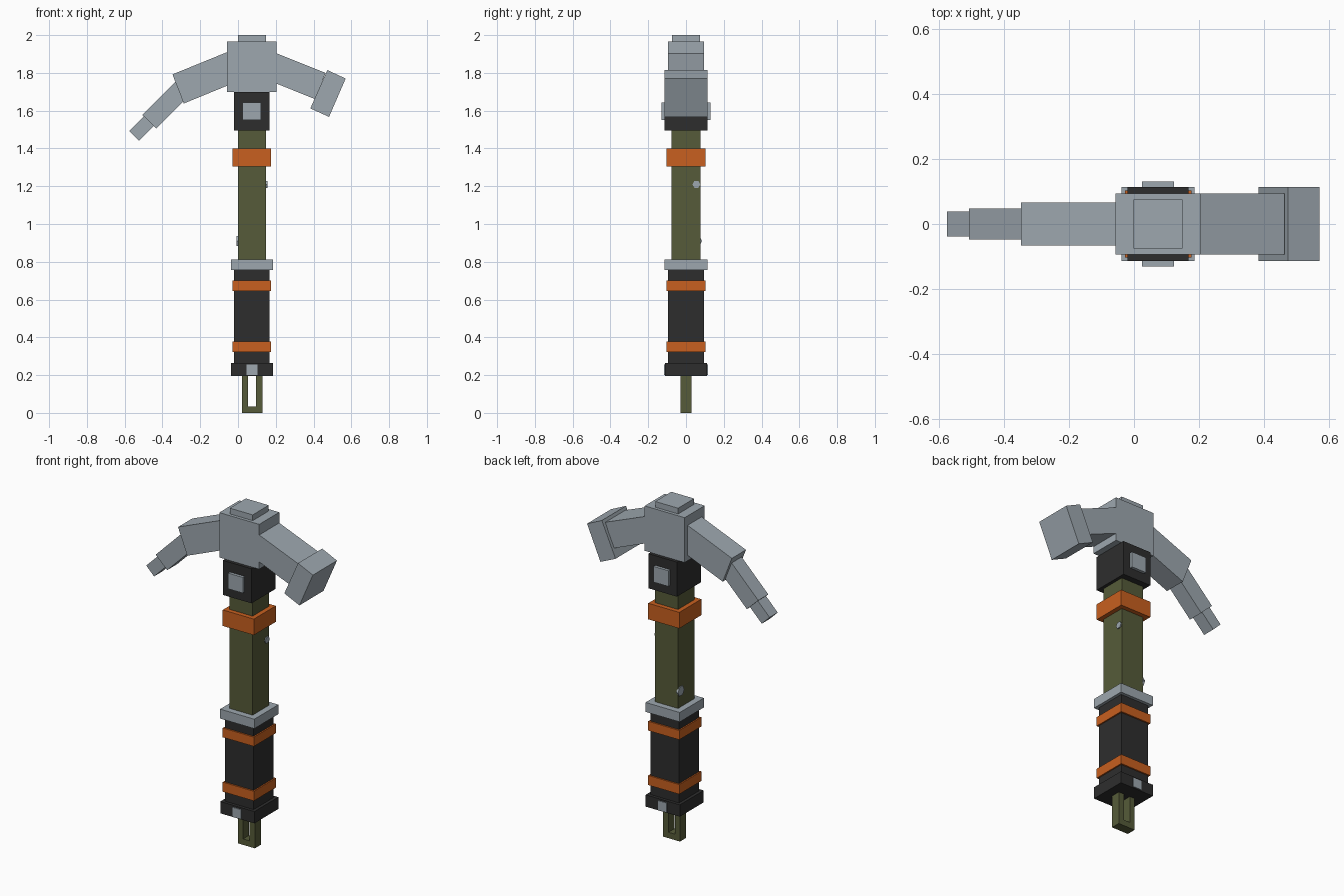
import bpy
import bmesh
import math

if "Cube" in bpy.data.objects:
    bpy.data.objects.remove(bpy.data.objects["Cube"], do_unlink=True)

CX = 0.074  # handle axis


def material(name, rgb):
    m = bpy.data.materials.new(name)
    m.use_nodes = True
    m.diffuse_color = (*rgb, 1)
    bsdf = next(n for n in m.node_tree.nodes if n.type == "BSDF_PRINCIPLED")
    bsdf.inputs["Base Color"].default_value = (*rgb, 1)
    bsdf.inputs["Roughness"].default_value = 0.8
    return m


STEEL = material("steel grey", (0.34, 0.39, 0.43))
ORANGE = material("orange", (0.578, 0.117, 0.014))
OLIVE = material("olive green", (0.093, 0.105, 0.041))
BLACK = material("soft black", (0.027, 0.027, 0.027))


def prism(name, profile, depth, mat):
    """Extrude an x-z outline symmetrically along y."""
    bm = bmesh.new()
    face = bm.faces.new([bm.verts.new((x, -depth, z)) for x, z in profile])
    ext = bmesh.ops.extrude_face_region(bm, geom=[face])
    for v in ext["geom"]:
        if isinstance(v, bmesh.types.BMVert):
            v.co.y = depth
    bmesh.ops.recalc_face_normals(bm, faces=bm.faces)
    mesh = bpy.data.meshes.new(name)
    bm.to_mesh(mesh)
    bm.free()
    mesh.materials.append(mat)
    obj = bpy.data.objects.new(name, mesh)
    bpy.context.collection.objects.link(obj)
    return obj


def block(name, half_x, half_y, z0, z1, mat):
    """Box centred on the handle axis."""
    a, b = CX - half_x, CX + half_x
    return prism(name, [(a, z0), (b, z0), (b, z1), (a, z1)], half_y, mat)


def pin(name, x, y, z, radius):
    """Thin six-sided rivet on a side of the shaft."""
    bpy.ops.mesh.primitive_cylinder_add(vertices=6, radius=radius, depth=0.012,
                                        location=(x, y, z),
                                        rotation=(0, math.pi / 2, 0))
    obj = bpy.context.object
    obj.name = name
    obj.data.materials.append(STEEL)


# Lanyard loop: U-shaped outline open towards the pommel
prism("lanyard_loop", [(0.02, 0), (0.13, 0), (0.13, 0.2), (0.095, 0.2),
                       (0.095, 0.035), (0.053, 0.035), (0.053, 0.2), (0.02, 0.2)],
      0.028, OLIVE)

# Handle stack, bottom to top
block("pommel", 0.112, 0.112, 0.195, 0.265, BLACK)
block("pommel_stud", 0.028, 0.117, 0.2, 0.255, STEEL)
block("grip", 0.094, 0.094, 0.265, 0.757, BLACK)
block("lower_grip_band", 0.102, 0.103, 0.322, 0.379, ORANGE)
block("upper_grip_band", 0.102, 0.103, 0.645, 0.7, ORANGE)
block("guard", 0.112, 0.113, 0.757, 0.813, STEEL)
block("shaft", 0.075, 0.076, 0.813, 1.495, OLIVE)
block("shaft_band", 0.102, 0.103, 1.305, 1.4, ORANGE)
pin("left_shaft_pin", CX + 0.075, 0.055, 1.21, 0.021)
pin("right_shaft_pin", CX - 0.075, 0.055, 0.91, 0.03)

# Head core
block("collar", 0.094, 0.113, 1.495, 1.7, BLACK)
block("collar_stud", 0.049, 0.13, 1.55, 1.643, STEEL)
block("head_block", 0.131, 0.094, 1.7, 1.966, STEEL)
block("head_cap", 0.075, 0.075, 1.966, 2.0, STEEL)

# Hammer side
prism("hammer_arm", [(0.2, 1.905), (0.463, 1.8), (0.41, 1.66), (0.2, 1.745)],
      0.094, STEEL)
prism("hammer_face", [(0.473, 1.815), (0.57, 1.77), (0.482, 1.567), (0.383, 1.612)],
      0.113, STEEL)

# Pick side, in three tapering segments
prism("pick_arm", [(-0.05, 1.913), (-0.347, 1.792), (-0.287, 1.638), (-0.05, 1.735)],
      0.066, STEEL)
prism("pick_middle", [(-0.3, 1.785), (-0.507, 1.578), (-0.432, 1.506), (-0.225, 1.713)],
      0.047, STEEL)
prism("pick_tip", [(-0.46, 1.607), (-0.575, 1.492), (-0.524, 1.441), (-0.409, 1.556)],
      0.038, STEEL)
